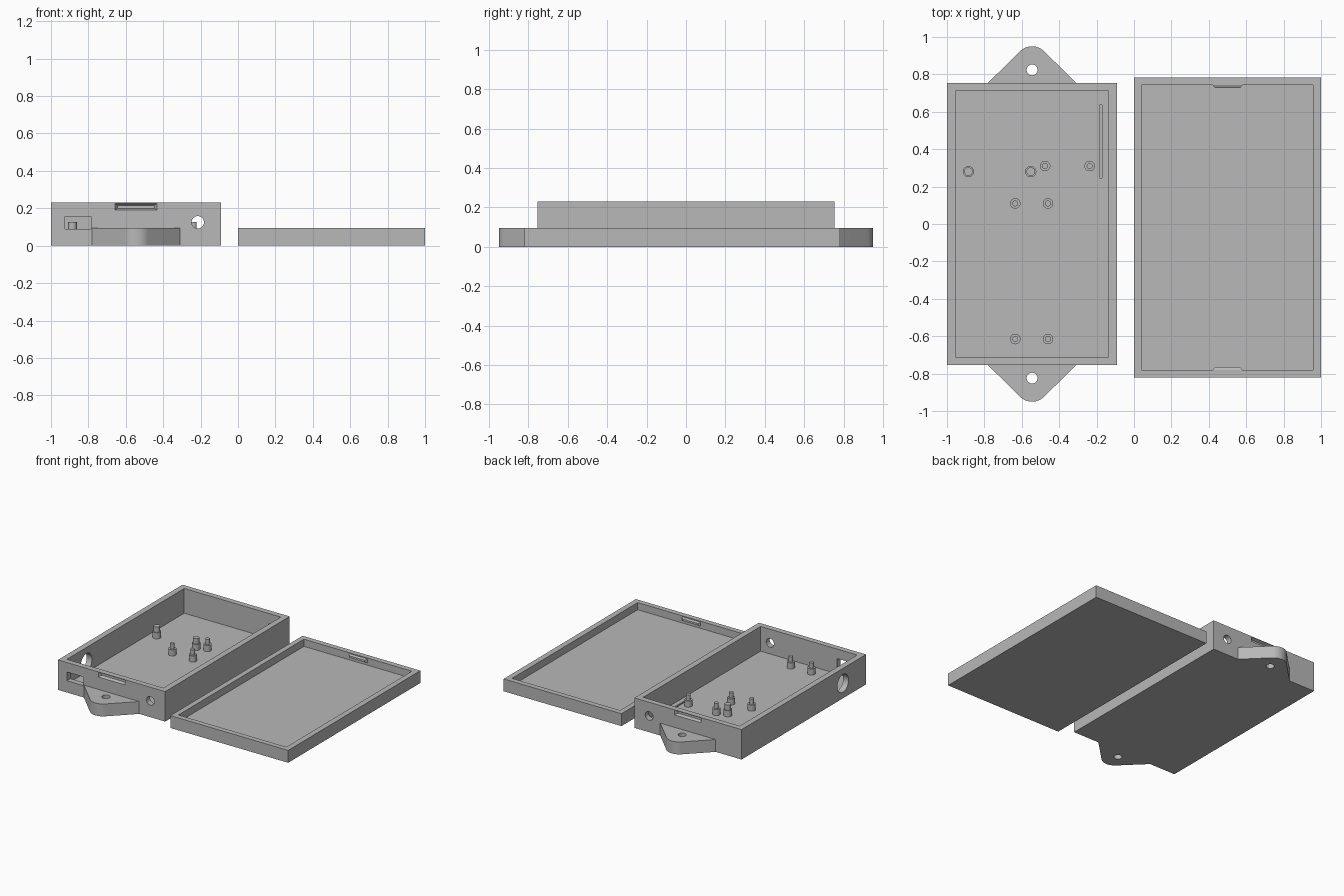
import bpy, bmesh, math
from mathutils import Matrix, Vector

if "Cube" in bpy.data.objects:
    bpy.data.objects.remove(bpy.data.objects["Cube"])

grey = bpy.data.materials.new("matte_grey")
grey.diffuse_color = (0.48, 0.48, 0.48, 1)
grey.use_nodes = True
grey.node_tree.nodes["Principled BSDF"].inputs["Base Color"].default_value = grey.diffuse_color


def make(name, bm, smooth=False):
    bmesh.ops.recalc_face_normals(bm, faces=bm.faces)
    mesh = bpy.data.meshes.new(name)
    bm.to_mesh(mesh)
    bm.free()
    mesh.materials.append(grey)
    ob = bpy.data.objects.new(name, mesh)
    bpy.context.collection.objects.link(ob)
    if smooth:
        smooth_by_angle(ob)
    return ob


def activate(ob):
    bpy.ops.object.select_all(action='DESELECT')
    ob.select_set(True)
    bpy.context.view_layer.objects.active = ob


def smooth_by_angle(ob):
    activate(ob)
    bpy.ops.object.shade_smooth_by_angle(angle=math.radians(30))


def block(name, x0, x1, y0, y1, z0, z1):
    bm = bmesh.new()
    bmesh.ops.create_cube(bm, size=1)
    for v in bm.verts:
        v.co = Vector((x1 if v.co.x > 0 else x0,
                       y1 if v.co.y > 0 else y0,
                       z1 if v.co.z > 0 else z0))
    return make(name, bm)


def tapered(name, cx, half, z0, z1, y_wide, y_narrow, inset_x, inset_z):
    """Block that narrows from y_wide to y_narrow."""
    bm = bmesh.new()
    bmesh.ops.create_cube(bm, size=1)
    for v in bm.verts:
        narrow = v.co.y > 0
        hx = half - (inset_x if narrow else 0)
        dz = inset_z if narrow else 0
        v.co = Vector((cx + math.copysign(hx, v.co.x),
                       y_narrow if narrow else y_wide,
                       z1 - dz if v.co.z > 0 else z0 + dz))
    return make(name, bm)


def cylinder(name, centre, r, depth, axis='Z', sides=32):
    turn = {'X': Matrix.Rotation(math.pi / 2, 4, 'Y'),
            'Y': Matrix.Rotation(math.pi / 2, 4, 'X'),
            'Z': Matrix.Identity(4)}[axis]
    bm = bmesh.new()
    bmesh.ops.create_cone(bm, cap_ends=True, segments=sides, radius1=r, radius2=r,
                          depth=depth, matrix=Matrix.Translation(centre) @ turn)
    return make(name, bm)


def cut(ob, cutters):
    for c in cutters:
        activate(ob)
        mod = ob.modifiers.new("cut", 'BOOLEAN')
        mod.operation = 'DIFFERENCE'
        mod.solver = 'EXACT'
        mod.object = c
        bpy.ops.object.modifier_apply(modifier=mod.name)
        bpy.data.objects.remove(c, do_unlink=True)
    smooth_by_angle(ob)


# Open box with cable holes, port, latch grooves and a board slot
MID = -0.545
box = block("case_box", -1, -0.09, -0.755, 0.755, 0, 0.23)
cutters = [
    block("cavity", -0.955, -0.135, -0.712, 0.712, 0.04, 0.4),
    block("port_hole", -0.925, -0.785, -0.8, -0.69, 0.09, 0.157),
    block("board_slot", -0.184, -0.17, 0.245, 0.635, 0.03, 0.06),
    cylinder("side_hole", (-0.98, -0.475, 0.115), 0.068, 0.12, 'X'),
]
for s in (-1, 1):
    cutters.append(cylinder("cable_hole", (-0.215, s * 0.735, 0.125), 0.033, 0.12, 'Y'))
    cutters.append(tapered("latch_groove", MID, 0.113, 0.19, 0.226,
                           s * 0.756, s * 0.735, 0.015, 0.01))
cut(box, cutters)

# Mounting ears: triangle with rounded tip and screw hole
for s, label in ((-1, "front"), (1, "back")):
    outline = [(MID - 0.235, 0.735), (MID - 0.235, 0.755)]
    for i in range(17):
        a = math.radians(135 - 90 * i / 16)
        outline.append((MID + 0.092 * math.cos(a), 0.858 + 0.092 * math.sin(a)))
    outline += [(MID + 0.235, 0.755), (MID + 0.235, 0.735)]
    bm = bmesh.new()
    face = bm.faces.new([bm.verts.new((x, s * y, 0)) for x, y in outline])
    ext = bmesh.ops.extrude_face_region(bm, geom=[face])
    bmesh.ops.translate(bm, vec=(0, 0, 0.095),
                        verts=[g for g in ext["geom"] if isinstance(g, bmesh.types.BMVert)])
    ear = make(label + "_mounting_ear", bm)
    cut(ear, [cylinder("screw_hole", (MID, s * 0.824, 0.05), 0.029, 0.3)])

# Stepped board posts: wide shoulder and locating pin
posts = [(-0.885, 0.28, 0.03, 0.023), (-0.552, 0.28, 0.03, 0.023),
         (-0.475, 0.31, 0.028, 0.016), (-0.237, 0.31, 0.028, 0.016),
         (-0.635, 0.11, 0.028, 0.016), (-0.46, 0.11, 0.028, 0.016),
         (-0.635, -0.615, 0.028, 0.016), (-0.46, -0.615, 0.028, 0.016)]
for i, (x, y, r_low, r_pin) in enumerate(posts, 1):
    rings = [(r_low, 0.035), (r_low, 0.087), (r_pin, 0.087), (r_pin, 0.128)]
    bm = bmesh.new()
    n = 20
    loops = [[bm.verts.new((x + r * math.cos(2 * math.pi * k / n),
                            y + r * math.sin(2 * math.pi * k / n), z))
              for k in range(n)] for r, z in rings]
    for a, b in zip(loops, loops[1:]):
        for k in range(n):
            bm.faces.new((a[k], a[(k + 1) % n], b[(k + 1) % n], b[k]))
    bm.faces.new(loops[0])
    bm.faces.new(loops[-1])
    make(f"board_post_{i}", bm, smooth=True)

# Shallow lid tray
lid = block("lid", 0, 1, -0.82, 0.783, 0, 0.095)
cut(lid, [block("lid_cavity", 0.04, 0.957, -0.78, 0.742, 0.04, 0.3)])

# Latch bumps inside the lid's short walls
tapered("back_latch", 0.5, 0.083, 0.055, 0.09, 0.747, 0.727, 0.016, 0.01)
tapered("front_latch", 0.5, 0.083, 0.055, 0.09, -0.785, -0.765, 0.016, 0.01)
